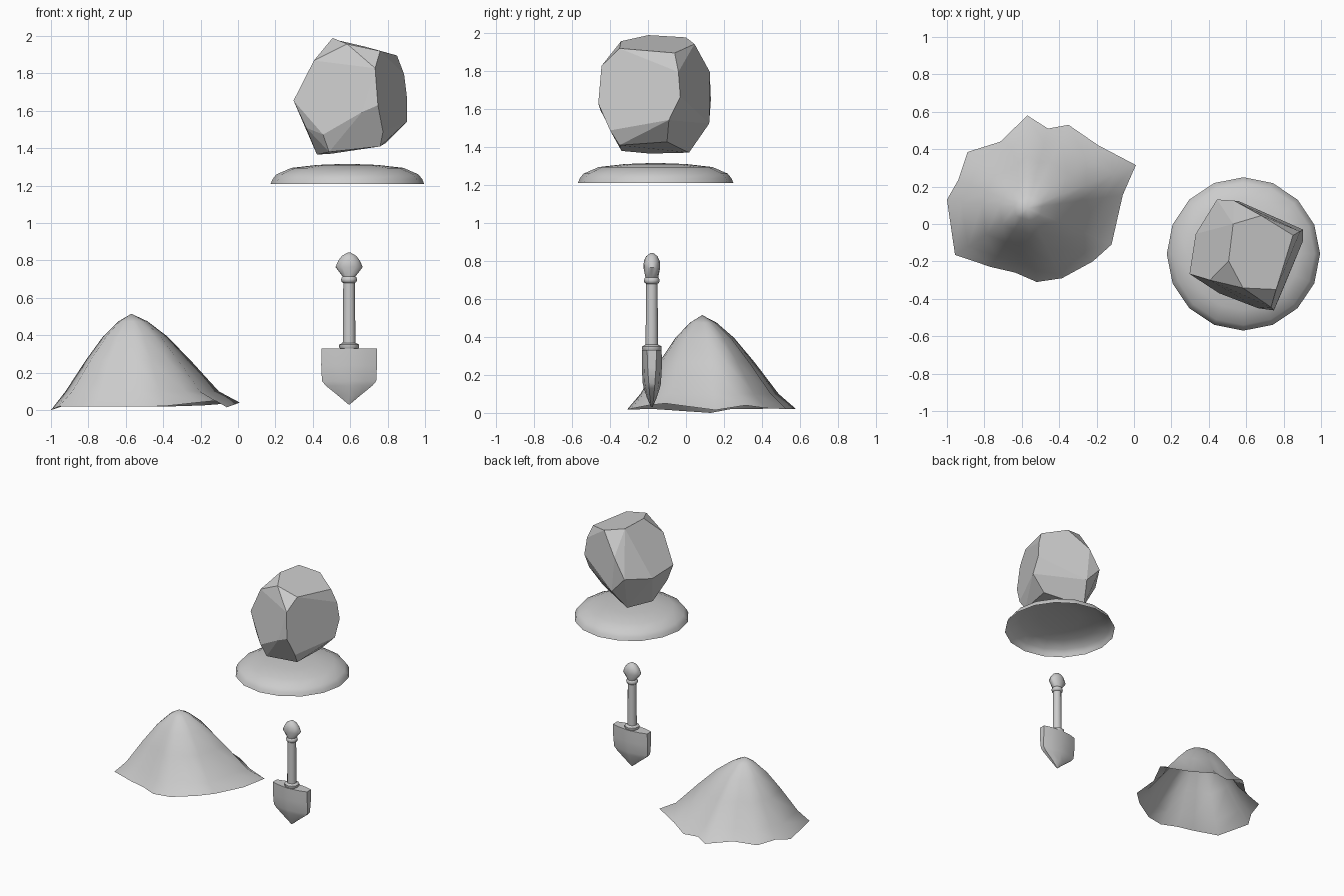
import bpy, bmesh, math

if "Cube" in bpy.data.objects:
    bpy.data.objects.remove(bpy.data.objects["Cube"])


def finish(name, bm, smooth_angle=None):
    bmesh.ops.remove_doubles(bm, verts=bm.verts, dist=0.0005)
    bmesh.ops.recalc_face_normals(bm, faces=bm.faces)
    me = bpy.data.meshes.new(name)
    bm.to_mesh(me)
    bm.free()
    ob = bpy.data.objects.new(name, me)
    bpy.context.collection.objects.link(ob)
    if smooth_angle:
        bpy.ops.object.select_all(action='DESELECT')
        ob.select_set(True)
        bpy.context.view_layer.objects.active = ob
        bpy.ops.object.shade_smooth_by_angle(angle=math.radians(smooth_angle))
    return ob


def loft(name, rings, smooth_angle, cap_start=False, cap_end=False):
    bm = bmesh.new()
    loops = [[bm.verts.new(p) for p in ring] for ring in rings]
    n = len(loops[0])
    for a, b in zip(loops, loops[1:]):
        for i in range(n):
            j = (i + 1) % n
            bm.faces.new((a[i], a[j], b[j], b[i]))
    if cap_start:
        bm.faces.new(loops[0])
    if cap_end:
        bm.faces.new(loops[-1])
    return finish(name, bm, smooth_angle)


def oval(cx, cy, z, rx, ry, n):
    return [(cx + rx * math.cos(2 * math.pi * i / n),
             cy + ry * math.sin(2 * math.pi * i / n), z) for i in range(n)]


# Dirt mound: irregular rim swept up to a peak, open underneath
rim = [(-.57, .58, .02), (-.46, .51, .02), (-.35, .53, .02), (-.19, .42, .025),
       (.01, .315, .04), (-.06, .155, .015), (-.12, -.11, .05), (-.22, -.20, .04),
       (-.385, -.29, .022), (-.52, -.31, .018), (-.635, -.26, .018),
       (-.765, -.23, .02), (-.957, -.165, .02), (-1, .13, .0), (-.94, .235, .02),
       (-.89, .385, .02), (-.715, .44, .025)]
px, py, pz = -.57, .085, .515
rings = []
for k, (t, h) in enumerate([(1, 0), (.82, .10), (.57, .265), (.35, .395), (.16, .475), (0, pz)]):
    ring = []
    for x, y, z in rim:
        # the outline gets rounder towards the peak
        dx, dy = x - px, y - py
        r = math.hypot(dx, dy)
        s = (r + (.43 - r) * .3 * (1 - t)) / r
        ring.append((px + dx * t * s, py + dy * t * s, z if k == 0 else h))
    rings.append(ring)
loft("dirt_mound", rings, 60)

# Shallow domed disc, open underneath
profile = [(.41, 1.21), (.40, 1.235), (.38, 1.26), (.30, 1.295), (.16, 1.311), (0, 1.317)]
loft("domed_disc", [oval(.585, -.16, z, r, r, 16) for r, z in profile], 60)

# Faceted boulder: hull of its corners, nearly flat faces merged
corners = [(.506, -.198, 1.99), (.583, -.342, 1.958), (.76, -.35, 1.92),
           (.85, -.06, 1.896), (.53, 0, 1.978), (.68, .045, 1.943),
           (.888, -.04, 1.796), (.904, -.03, 1.666), (.904, -.09, 1.543),
           (.79, -.10, 1.428), (.76, -.35, 1.41), (.775, -.40, 1.488),
           (.733, -.445, 1.828), (.748, -.462, 1.63), (.663, -.45, 1.593),
           (.455, -.37, 1.473), (.487, -.34, 1.38), (.422, -.19, 1.366),
           (.364, -.29, 1.51), (.297, -.267, 1.655), (.406, -.30, 1.869),
           (.33, -.053, 1.62), (.444, .131, 1.65), (.535, .125, 1.797),
           (.56, .122, 1.524), (.50, .016, 1.371)]
bm = bmesh.new()
for c in corners:
    bm.verts.new(c)
hull = bmesh.ops.convex_hull(bm, input=bm.verts)
loose = [v for v in bm.verts if not v.link_faces]
bmesh.ops.delete(bm, geom=loose, context='VERTS')
bmesh.ops.dissolve_limit(bm, angle_limit=math.radians(10), verts=bm.verts, edges=bm.edges)
finish("faceted_boulder", bm)

# Trowel handle: shaft, collars and flattened knob in one lathe (z, x radius, y radius)
cx, cy = .594, -.18
lathe = [(.325, .045, .045), (.335, .053, .052), (.35, .053, .052), (.36, .034, .033),
         (.68, .031, .030), (.685, .039, .038), (.697, .043, .042), (.71, .039, .038),
         (.714, .034, .034), (.765, .073, .044), (.80, .057, .042), (.825, .038, .030),
         (.842, .008, .008)]
loft("trowel_handle", [oval(cx, cy, z, rx, ry, 12) for z, rx, ry in lathe], 50, True, True)

# Trowel blade: lens-shaped sections narrowing to a point (z, half width, centre, edge)
section = [(.33, .148, .052, .025), (.24, .149, .053, .022), (.155, .145, .048, .016),
           (.13, .124, .042, .014), (.08, .062, .026, .010), (.03, .003, .004, .003)]
rings = []
for z, w, t, e in section:
    half = [(w, e), (w * .6, t * .72 + e * .15), (0, t), (-w * .6, t * .72 + e * .15), (-w, e)]
    pts = half + [(-x, -y) for x, y in half]
    rings.append([(cx + x, cy + y, z) for x, y in pts])
loft("trowel_blade", rings, 40, True, True)
